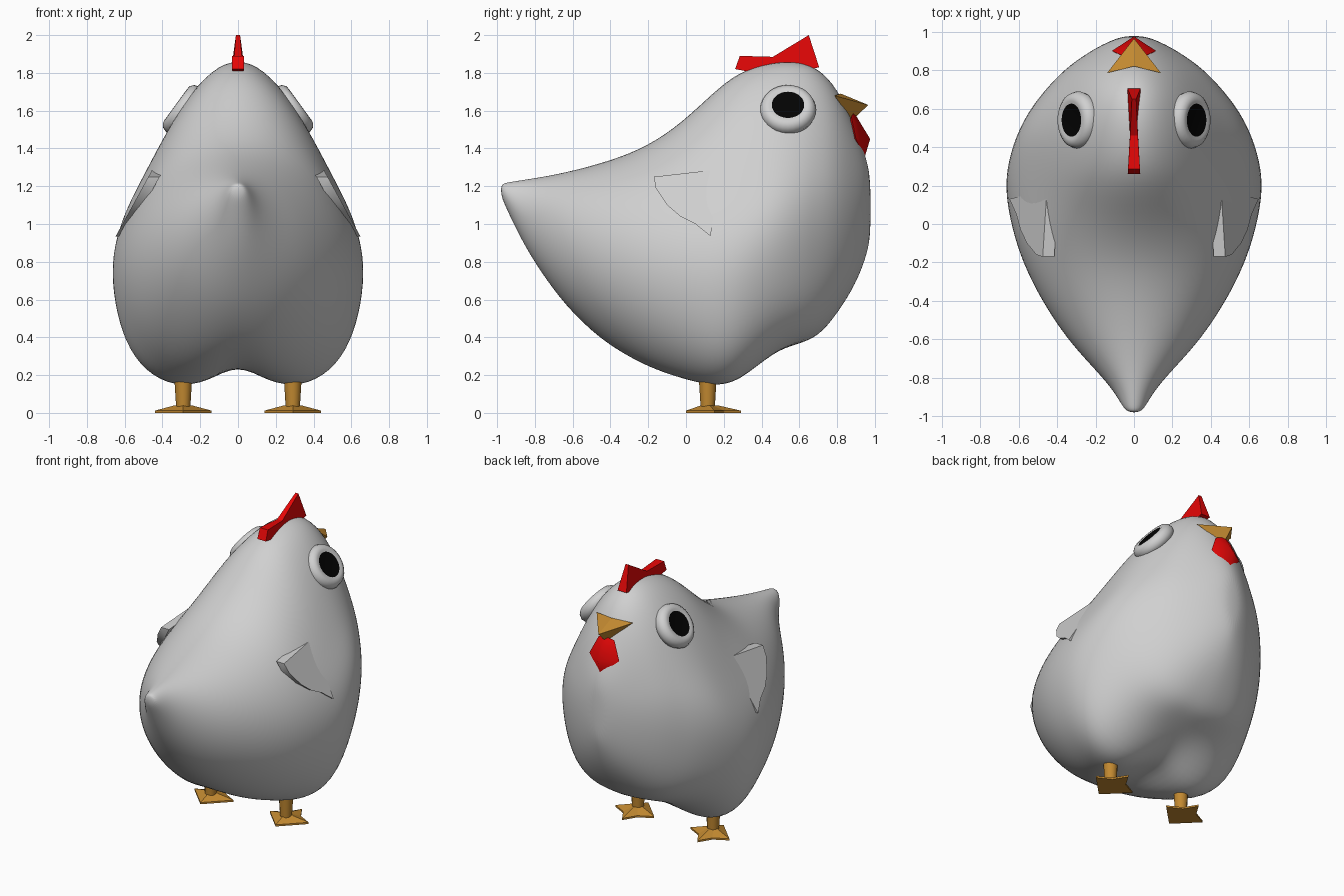
import bpy, bmesh, math
from mathutils import Vector, Matrix

cube = bpy.data.objects.get("Cube")
if cube:
    bpy.data.objects.remove(cube, do_unlink=True)


def material(name, color):
    m = bpy.data.materials.new(name)
    m.use_nodes = True
    m.diffuse_color = (*color, 1)
    m.node_tree.nodes["Principled BSDF"].inputs["Base Color"].default_value = (*color, 1)
    return m


white = material("feather white", (0.63, 0.63, 0.63))
black = material("pupil black", (0.001, 0.001, 0.001))
red = material("comb red", (0.8, 0.002, 0.002))
orange = material("beak orange", (0.54, 0.25, 0.03))


def build(name, verts, faces, *mats, smooth=None):
    mesh = bpy.data.meshes.new(name)
    mesh.from_pydata(verts, [], faces)
    bm = bmesh.new()
    bm.from_mesh(mesh)
    bmesh.ops.recalc_face_normals(bm, faces=bm.faces)
    bm.to_mesh(mesh)
    bm.free()
    ob = bpy.data.objects.new(name, mesh)
    bpy.context.collection.objects.link(ob)
    for m in mats:
        mesh.materials.append(m)
    if smooth:
        bpy.ops.object.select_all(action='DESELECT')
        ob.select_set(True)
        bpy.context.view_layer.objects.active = ob
        bpy.ops.object.shade_smooth_by_angle(angle=math.radians(smooth))
    return ob


def loft(rings):
    """Join closed rings of equal length into faces and cap both ends."""
    n = len(rings[0])
    verts = [p for ring in rings for p in ring]
    faces = [(r * n + i, r * n + (i + 1) % n, (r + 1) * n + (i + 1) % n, (r + 1) * n + i)
             for r in range(len(rings) - 1) for i in range(n)]
    faces += [tuple(range(n)), tuple(range(len(verts) - n, len(verts)))]
    return verts, faces


# Body: stations of (y, bottom, top, half width, pear amount, crease height)
stations = [
    (-0.98, 1.15, 1.21, 0.03, 0, 0), (-0.95, 1.08, 1.22, 0.06, 0, 0),
    (-0.86, 0.89, 1.235, 0.11, 0, 0), (-0.74, 0.7, 1.255, 0.22, 0, 0),
    (-0.6, 0.52, 1.285, 0.35, 0, 0), (-0.4, 0.325, 1.34, 0.485, 0, 0.02),
    (-0.2, 0.185, 1.42, 0.585, 0.12, 0.08), (-0.02, 0.115, 1.55, 0.64, 0.4, 0.14),
    (0.14, 0.09, 1.71, 0.667, 0.8, 0.18), (0.28, 0.13, 1.83, 0.665, 1, 0.13),
    (0.46, 0.305, 1.88, 0.615, 1, 0.02), (0.6, 0.365, 1.88, 0.54, 0.9, 0),
    (0.7, 0.4, 1.84, 0.46, 0.75, 0), (0.8, 0.52, 1.735, 0.37, 0.6, 0),
    (0.9, 0.68, 1.51, 0.23, 0.35, 0), (0.96, 0.84, 1.34, 0.11, 0, 0),
    (0.978, 0.95, 1.22, 0.04, 0, 0)]
# Pear half section from the belly up to the crown
pear = [(0, 0), (0.24, 0.004), (0.5, 0.01), (0.75, 0.055), (0.91, 0.15), (0.99, 0.28),
        (1.01, 0.4), (0.95, 0.51), (0.8, 0.62), (0.64, 0.74), (0.46, 0.86), (0.24, 0.96), (0, 1)]
rings = []
for y, lo, hi, w, k, crease in stations:
    half = []
    for i, (u, v) in enumerate(pear):
        a = math.pi * i / (len(pear) - 1)
        u = k * u + (1 - k) * math.sin(a)
        v = k * v + (1 - k) * (0.5 - 0.5 * math.cos(a))
        lift = crease * max(0, 1 - 0.7 * i)
        half.append((u * w, y, lo + v * (hi - lo) + lift))
    rings.append(half + [(-x, yy, z) for x, yy, z in half[-2:0:-1]])
body = build("body", *loft(rings), white, smooth=80)
sub = body.modifiers.new("smooth_form", 'SUBSURF')
sub.levels = sub.render_levels = 2

# Comb: zigzag crest, thinner towards its points and at the dip
crest = [(0.26, 1.82), (0.285, 1.89), (0.46, 1.885), (0.65, 2.0), (0.705, 1.83), (0.48, 1.78)]
sides = []
for s in (-1, 1):
    sides.append([(s * (0.02 + 0.06 * abs(y - 0.47) - 0.18 * max(0, z - 1.89)), y, z)
                  for y, z in crest])
build("comb", *loft(sides), red)

# Beak: ridged pyramid
build("beak", [(0, 0.82, 1.69), (-0.14, 0.785, 1.68), (0.14, 0.785, 1.68),
               (0, 0.965, 1.63), (0, 0.88, 1.55)],
      [(0, 1, 3), (0, 3, 2), (1, 4, 3), (2, 3, 4), (0, 2, 4, 1)], orange)

# Wattle: folded diamond under the beak
build("wattle", [(0, 0.89, 1.59), (-0.06, 0.875, 1.57), (-0.115, 0.9, 1.45), (0, 0.945, 1.35),
                 (0.115, 0.9, 1.45), (0.06, 0.875, 1.57), (0, 0.975, 1.45), (0, 0.84, 1.46)],
      [f for i in range(6) for f in ((i, (i + 1) % 6, 6), ((i + 1) % 6, i, 7))], red, smooth=75)

eye_profile = [(0.086, 0.044), (0.1, 0.048), (0.12, 0.046), (0.14, 0.03),
               (0.15, 0), (0.14, -0.03), (0.11, -0.05)]
wing_outline = [(-0.17, 1.25), (-0.16, 1.19), (-0.1, 1.1), (-0.03, 1.04),
                (0.05, 1.0), (0.13, 0.935), (0.18, 1.29)]
foot_outline = [(0, 0), (0.15, 0.15), (0.055, 0.2), (0, 0.29), (-0.055, 0.2), (-0.15, 0.15)]

for s, side in ((1, "left"), (-1, "right")):
    # Eye: rounded disc with a slightly sunken pupil
    turn = Vector((s * 0.81, 0, 0.59)).to_track_quat('Z', 'Y').to_matrix().to_4x4()
    place = Matrix.Translation((s * 0.29, 0.54, 1.605)) @ turn
    n = 32
    rings = [[place @ Vector((r * math.cos(2 * math.pi * i / n),
                              r * math.sin(2 * math.pi * i / n), h)) for i in range(n)]
             for r, h in eye_profile]
    eye = build(side + "_eye", *loft(rings), white, black, smooth=60)
    for f in eye.data.polygons:
        if f.normal.x * s > 0 and len(f.vertices) == n:
            f.material_index = 1

    # Wing: slanted plate resting on the flank
    plate = [[(s * (0.458 + 0.55 * (1.28 - z) - depth), y, z)
              for y, z in wing_outline] for depth in (0, 0.06)]
    build(side + "_wing", *loft(plate), white, smooth=40)

    # Leg: tapered peg
    x0, y0, n = s * 0.29, 0.115, 12
    rings = [[(x0 + r * math.cos(2 * math.pi * i / n), y0 + r * math.sin(2 * math.pi * i / n), z)
              for i in range(n)] for r, z in ((0.037, 0.02), (0.048, 0.2))]
    build(side + "_leg", *loft(rings), orange, smooth=40)

    # Foot: three toes sloping down from the ankle
    rings = [[(x0 + x, y, z) for x, y in foot_outline] for z in (0, 0.012)]
    rings.append([(x0 + 0.3 * x, y0 + 0.3 * (y - y0), 0.04) for x, y in foot_outline])
    build(side + "_foot", *loft(rings), orange)
